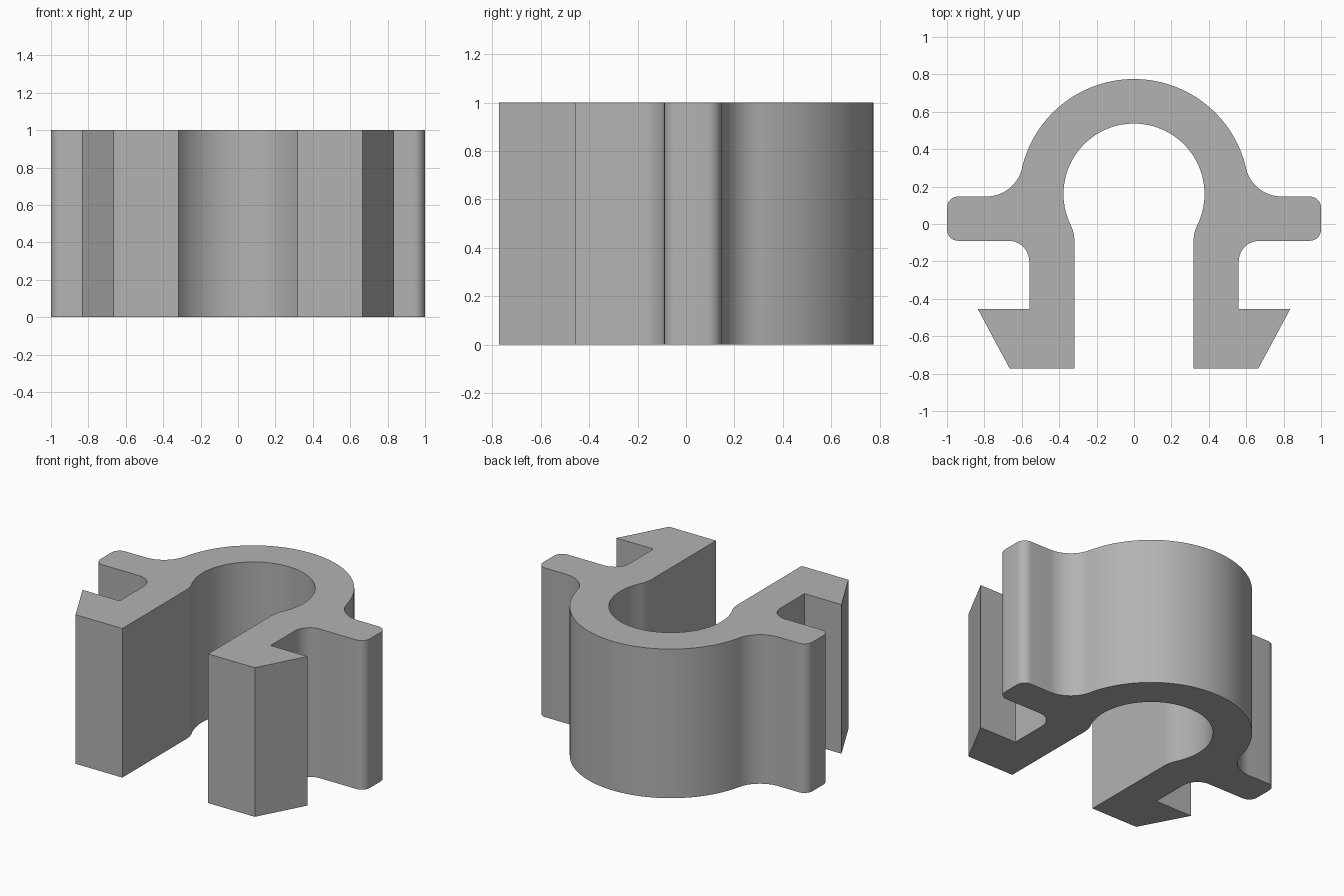
import bpy
import bmesh
from math import cos, sin, radians

cube = bpy.data.objects.get("Cube")
if cube:
    bpy.data.objects.remove(cube, do_unlink=True)

HEIGHT = 1.0
RING_Y = 0.16          # centre of the ring
OUTER, INNER = 0.615, 0.377


def arc(cx, cy, radius, start, end, steps):
    """Points along an arc, angles in degrees."""
    angles = [radians(start + (end - start) * i / steps) for i in range(steps + 1)]
    return [(cx + radius * cos(a), cy + radius * sin(a)) for a in angles]


# Left half of the outline, from the outer crown round to the inner crown
half = []
half += arc(0, RING_Y, OUTER, 90, 13.1, 28)             # outer ring
half += arc(0.79, 0.344, 0.197, 193.1, 270, 14)[1:]     # ring to flange fillet
half += arc(0.94, 0.087, 0.06, 90, 0, 8)                # rounded flange end
half += arc(0.94, -0.03, 0.06, 0, -90, 8)
half += arc(0.67, -0.2, 0.11, 90, 180, 10)              # flange to leg fillet
half += [(0.56, -0.455), (0.835, -0.455), (0.665, -0.772), (0.318, -0.772)]  # barb
half += arc(0.518, -0.094, 0.2, 180, 153.8, 6)          # leg to bore blend
half += arc(0, RING_Y, INNER, -26.2, 90, 36)[1:]        # bore

# Mirror the half into a closed outline
outline = half + [(-x, y) for x, y in reversed(half[1:-1])]

# Extrude the outline upward
bm = bmesh.new()
base = bm.faces.new([bm.verts.new((x, y, 0)) for x, y in outline])
extruded = bmesh.ops.extrude_face_region(bm, geom=[base], use_keep_orig=True)
top = [v for v in extruded["geom"] if isinstance(v, bmesh.types.BMVert)]
bmesh.ops.translate(bm, verts=top, vec=(0, 0, HEIGHT))
bmesh.ops.recalc_face_normals(bm, faces=bm.faces)
mesh = bpy.data.meshes.new("clip_body")
bm.to_mesh(mesh)
bm.free()

clip = bpy.data.objects.new("clip_body", mesh)
bpy.context.collection.objects.link(clip)

# Plain grey material
grey = bpy.data.materials.new("plain grey")
grey.use_nodes = True
colour = (0.45, 0.45, 0.45, 1)
grey.diffuse_color = colour
grey.node_tree.nodes["Principled BSDF"].inputs["Base Color"].default_value = colour
mesh.materials.append(grey)

# Smooth curves, sharp corners
bpy.ops.object.select_all(action="DESELECT")
clip.select_set(True)
bpy.context.view_layer.objects.active = clip
bpy.ops.object.shade_smooth_by_angle(angle=radians(30))
